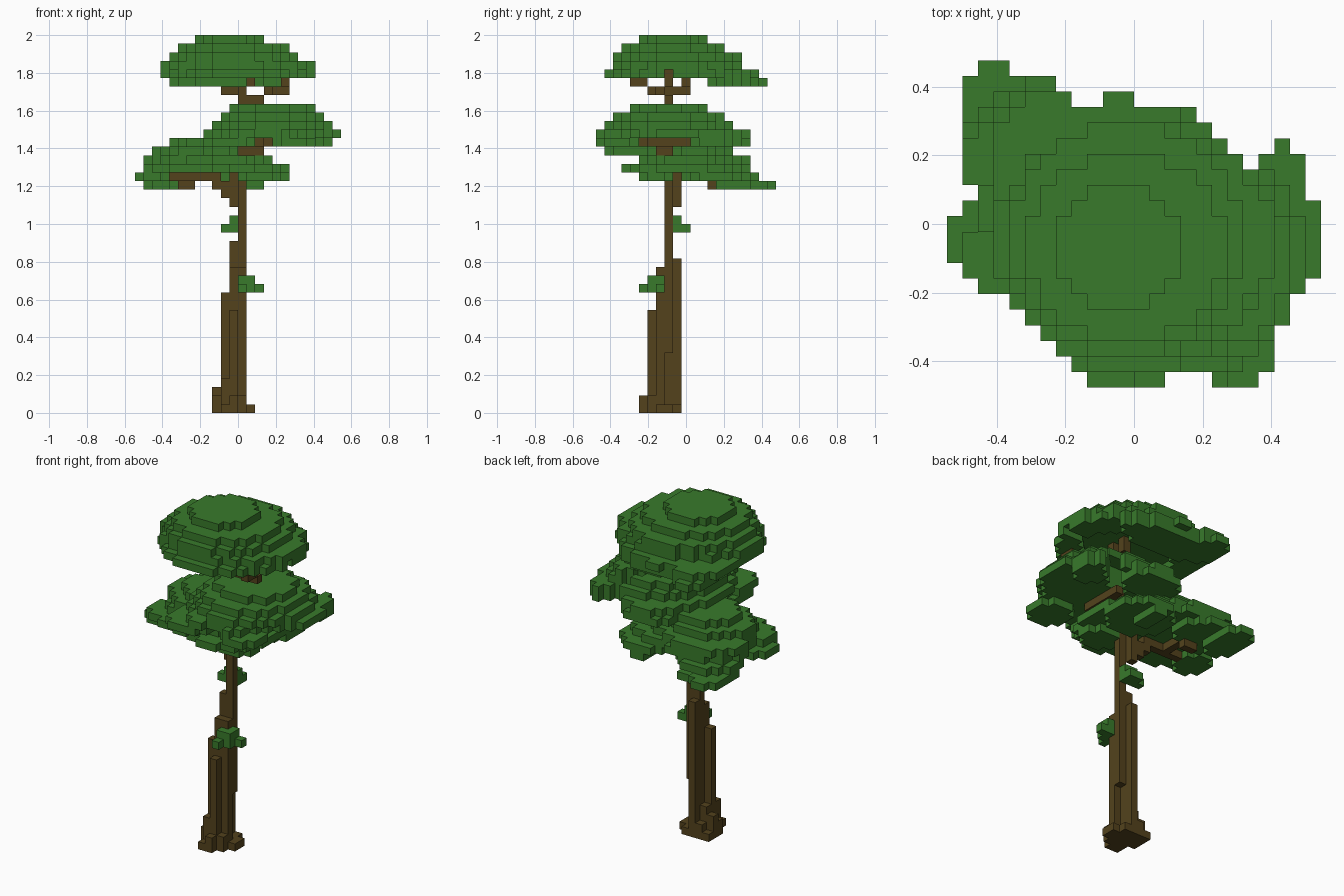
import bpy, bmesh
from mathutils import Vector

cube = bpy.data.objects.get("Cube")
if cube:
    bpy.data.objects.remove(cube, do_unlink=True)

SIZE = 2 / 44                      # edge of one block
OFFSET = Vector((0, -10.5, 0))     # centres the block grid in depth


def make_material(name, colour):
    mat = bpy.data.materials.new(name)
    mat.use_nodes = True
    mat.diffuse_color = (*colour, 1)
    mat.node_tree.nodes["Principled BSDF"].inputs["Base Color"].default_value = (*colour, 1)
    return mat


def box(x0, x1, y0, y1, z0, z1):
    """Cells of a solid block, upper limits excluded."""
    return {(x, y, z) for x in range(x0, x1) for y in range(y0, y1) for z in range(z0, z1)}


def disc(layer, x0, x1, y0, y1):
    """Cells of a one-layer ellipse that fits the given limits."""
    cx, cy, rx, ry = (x0 + x1) / 2, (y0 + y1) / 2, (x1 - x0) / 2, (y1 - y0) / 2
    return {(x, y, z) for x, y, z in box(x0, x1, y0, y1, layer, layer + 1)
            if ((x + .5 - cx) / rx) ** 2 + ((y + .5 - cy) / ry) ** 2 <= .97}


def union(shape, rows):
    return set().union(*(shape(*row) for row in rows))


def build(name, cells, mat):
    """Mesh of the exposed sides of a set of cells."""
    bm = bmesh.new()
    for cell in cells:
        centre = Vector(cell) + Vector((.5, .5, .5)) + OFFSET
        for axis in range(3):
            for sign in (-1, 1):
                normal = Vector((0, 0, 0))
                normal[axis] = sign
                beside = tuple(int(c + n) for c, n in zip(cell, normal))
                if beside in cells:
                    continue
                u = Vector((0, 0, 0))
                u[(axis + 1) % 3] = .5
                v = normal.cross(u)
                mid = centre + normal / 2
                corners = (mid - u - v, mid + u - v, mid + u + v, mid - u + v)
                bm.faces.new([bm.verts.new(p * SIZE) for p in corners])
    bmesh.ops.remove_doubles(bm, verts=bm.verts, dist=SIZE / 100)
    mesh = bpy.data.meshes.new(name)
    bm.to_mesh(mesh)
    bm.free()
    mesh.materials.append(mat)
    obj = bpy.data.objects.new(name, mesh)
    bpy.context.collection.objects.link(obj)
    return obj


bark = make_material("bark brown", (0.087, 0.055, 0.012))
leaf = make_material("leaf green", (0.04, 0.195, 0.024))

# Trunk: columns of differing height (x, y, height)
columns = [(0, 8, 37), (-1, 8, 20), (-2, 8, 4), (-2, 7, 14), (-1, 7, 17), (0, 7, 17),
           (-1, 6, 12), (-1, 9, 18)]
# Root flare
columns += [(-3, 8, 3), (-3, 7, 2), (-3, 9, 1), (-2, 6, 4), (-2, 9, 2), (-1, 5, 2),
            (-2, 5, 1), (0, 6, 2), (0, 9, 1), (1, 7, 1), (1, 8, 1)]
trunk = set().union(*(box(x, x + 1, y, y + 1, 0, h) for x, y, h in columns))
trunk -= box(0, 1, 8, 9, 1, 7)

# Branches
lower_branch = union(box, [
    (-1, 0, 9, 10, 24, 28), (-2, -1, 9, 10, 25, 27), (-3, -1, 9, 10, 26, 27),
    (-8, -2, 9, 10, 27, 28), (-6, -5, 10, 14, 27, 28), (-7, -5, 13, 14, 26, 27)])
middle_branch = union(box, [
    (0, 3, 7, 9, 30, 31), (2, 4, 6, 11, 31, 32), (2, 3, 5, 6, 31, 32), (3, 4, 11, 12, 31, 32)])
upper_branch = union(box, [
    (0, 3, 8, 9, 36, 37), (3, 5, 7, 8, 37, 38), (4, 6, 6, 7, 37, 38), (5, 6, 4, 6, 38, 39),
    (-2, 0, 9, 10, 37, 38), (0, 1, 8, 11, 37, 38), (1, 2, 8, 9, 38, 40), (1, 2, 10, 11, 38, 40)])
wood = trunk | lower_branch | middle_branch | upper_branch

# Leaf layers, lowest first (layer, x limits, y limits)
lower_canopy = union(disc, [
    (26, -11, -7, 14, 21), (26, 1, 3, 14, 18),
    (27, -12, -8, 7, 12), (27, -11, -3, 12, 19), (27, 0, 5, 5, 9), (27, -2, 6, 10, 18),
    (28, -11, 0, 5, 12), (28, -11, 1, 10, 18), (28, -5, 6, 3, 17),
    (29, -10, 1, 6, 18), (29, -11, -3, 11, 18), (29, -6, 4, 5, 16),
    (30, -10, 1, 7, 16), (31, -8, 0, 8, 15)])
middle_canopy = union(disc, [
    (30, -4, 0, 1, 7),
    (31, -4, 2, 0, 6), (31, 4, 9, 0, 5), (31, 7, 11, 11, 16), (31, -2, 5, 13, 18),
    (32, -4, 10, 1, 17), (32, -1, 3, 0, 6), (32, 4, 7, 0, 6), (32, 4, 12, 5, 14),
    (32, 5, 11, 11, 16), (32, -2, 5, 11, 18),
    (33, -3, 11, 1, 16), (34, -2, 10, 2, 15), (35, -1, 9, 4, 13)])
# Slanting gap at the back where the branch tip shows
middle_canopy = {(x, y, z) for x, y, z in middle_canopy
                 if y < 11 or z > 34 or not 7 <= y - x <= 9}
top_canopy = union(disc, [
    (38, -8, 6, 13, 18), (38, -8, -4, 14, 20),
    (39, -9, 9, 1, 18), (39, -9, -2, 10, 19), (39, -3, 1, 14, 19),
    (40, -9, 9, 2, 17), (41, -8, 7, 2, 17), (42, -7, 6, 3, 15), (43, -5, 3, 5, 13)])
# Hollow under the crown, open on one side
top_canopy -= disc(39, -6, 6, 4, 14) | box(1, 9, 8, 9, 39, 40)

# Small sprouts on the trunk
lower_sprout = union(box, [(0, 2, 6, 8, 15, 16), (0, 2, 6, 8, 14, 15), (2, 3, 7, 8, 14, 15),
                           (0, 1, 5, 6, 14, 15)])
upper_sprout = union(box, [(-1, 0, 9, 10, 21, 23), (-2, 0, 9, 10, 21, 22), (-1, 1, 10, 11, 21, 22),
                           (0, 1, 9, 10, 21, 23)])

build("trunk", trunk, bark)
build("lower_branch", lower_branch - trunk, bark)
build("middle_branch", middle_branch - trunk, bark)
build("upper_branch", upper_branch - trunk, bark)
build("lower_canopy", lower_canopy - wood, leaf)
build("middle_canopy", middle_canopy - lower_canopy - wood, leaf)
build("top_canopy", top_canopy - wood, leaf)
build("lower_sprout", lower_sprout - wood, leaf)
build("upper_sprout", upper_sprout - wood, leaf)
